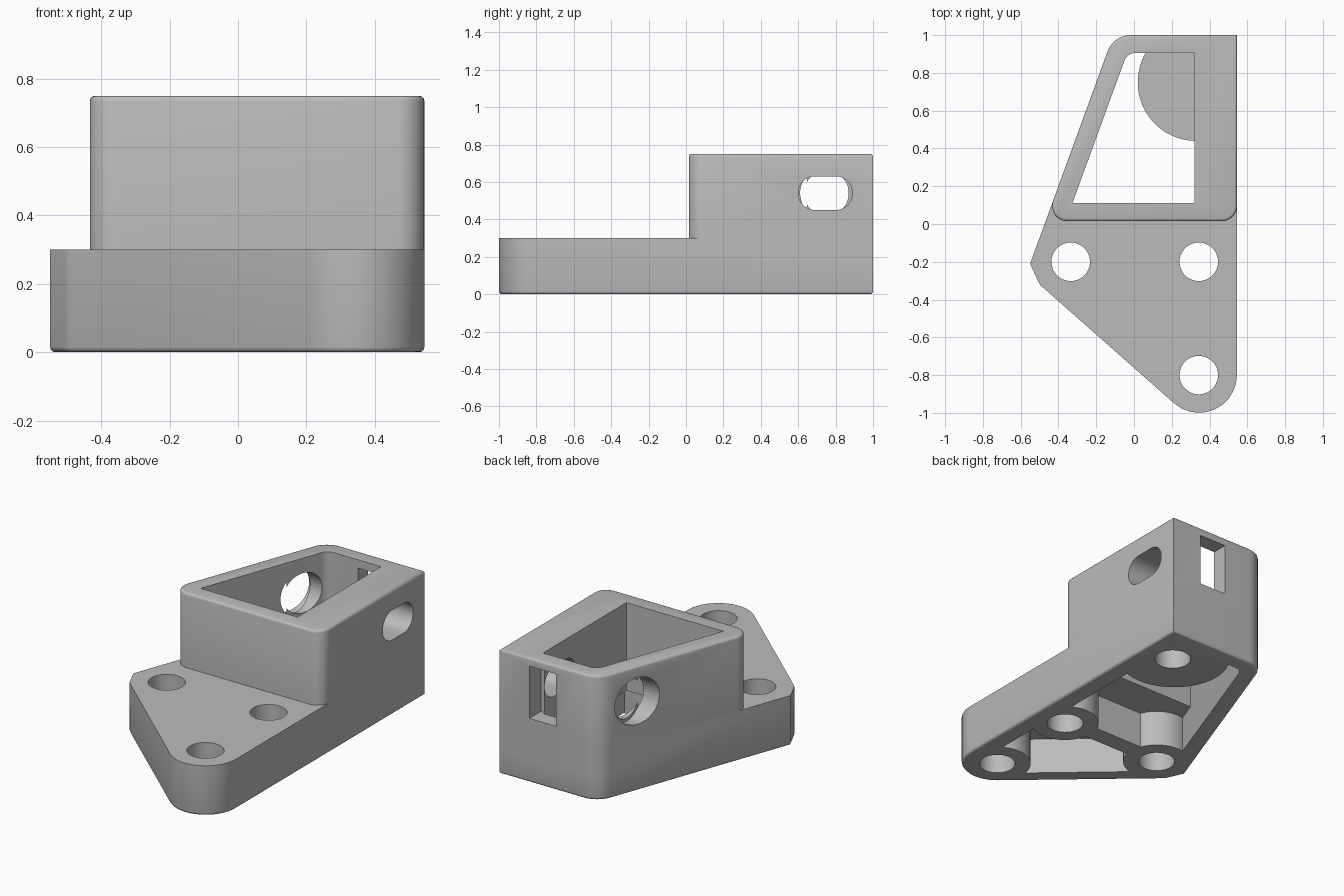
import bpy, bmesh, math
from mathutils import Vector, Matrix

cube = bpy.data.objects.get("Cube")
if cube:
    bpy.data.objects.remove(cube, do_unlink=True)

grey = bpy.data.materials.new("plain grey")
grey.use_nodes = True
grey.diffuse_color = (0.5, 0.5, 0.5, 1)
grey.node_tree.nodes["Principled BSDF"].inputs["Base Color"].default_value = (0.5, 0.5, 0.5, 1)


def rounded(corners, steps=10):
    """Outline from (x, y, radius) corners, each replaced by a tangent arc."""
    pts = []
    for i, (x, y, r) in enumerate(corners):
        p = Vector((x, y))
        if r == 0:
            pts.append(p)
            continue
        a = (Vector(corners[i - 1][:2]) - p).normalized()
        b = (Vector(corners[(i + 1) % len(corners)][:2]) - p).normalized()
        half = a.angle(b) / 2
        centre = p + (a + b).normalized() * r / math.sin(half)
        start = p + a * r / math.tan(half) - centre
        turn = start.angle_signed(p + b * r / math.tan(half) - centre)
        for k in range(steps + 1):
            pts.append(centre + Matrix.Rotation(-turn * k / steps, 2) @ start)
    return pts


def prism(name, pts, z0, z1, bevel_z=None, bevel=0.015, segments=3):
    """Upright prism, with the edges at height bevel_z rounded."""
    bm = bmesh.new()
    face = bm.faces.new([bm.verts.new((p[0], p[1], z0)) for p in pts])
    top = bmesh.ops.extrude_face_region(bm, geom=[face])["geom"]
    bmesh.ops.translate(bm, vec=(0, 0, z1 - z0),
                        verts=[v for v in top if isinstance(v, bmesh.types.BMVert)])
    bmesh.ops.recalc_face_normals(bm, faces=bm.faces)
    if bevel_z is not None:
        rim = [e for e in bm.edges if all(abs(v.co.z - bevel_z) < 1e-4 for v in e.verts)]
        bmesh.ops.bevel(bm, geom=rim, offset=bevel, segments=segments,
                        profile=0.5, affect='EDGES')
    mesh = bpy.data.meshes.new(name)
    bm.to_mesh(mesh)
    bm.free()
    ob = bpy.data.objects.new(name, mesh)
    mesh.materials.append(grey)
    bpy.context.collection.objects.link(ob)
    return ob


def circle(x, y, r, n=48):
    return [(x + r * math.cos(math.tau * i / n), y + r * math.sin(math.tau * i / n))
            for i in range(n)]


def sideways(name, pts, x0, x1):
    """Prism along x, from an outline given in (y, z)."""
    ob = prism(name, pts, x0, x1)
    ob.data.transform(Matrix(((0, 0, 1, 0), (1, 0, 0, 0), (0, 1, 0, 0), (0, 0, 0, 1))))
    return ob


def combine(target, other, operation='DIFFERENCE'):
    mod = target.modifiers.new("combine", 'BOOLEAN')
    mod.operation, mod.object, mod.solver = operation, other, 'EXACT'
    bpy.context.view_layer.objects.active = target
    bpy.ops.object.modifier_apply(modifier=mod.name)
    bpy.data.objects.remove(other, do_unlink=True)


def slant(y):
    """x of the slanted outer side at y."""
    return -0.55 + 0.365 * (y + 0.21)


# Base plate and housing
body = prism("bracket_body", rounded([
    (0.545, 1, 0), (slant(1), 1, 0.13), (-0.55, -0.21, 0),
    (-0.5, -0.32, 0.08), (0.545, -1.243, 0.2)]), 0, 0.3, bevel_z=0)
housing = prism("housing", rounded([
    (0.545, 1, 0), (slant(1), 1, 0.13), (slant(0.015), 0.015, 0.08),
    (0.545, 0.015, 0.08)]), 0.15, 0.75, bevel_z=0.75)
combine(body, housing, 'UNION')

# Underside pockets, leaving bosses around the screw holes
screws = [(-0.335, -0.2), (0.343, -0.2), (0.343, -0.8)]
pad = (0.33, 0.75)
wall = 0.107
rear = prism("rear_pocket", rounded([
    (0.435, 0.9, 0), (slant(0.9) + wall, 0.9, 0.05),
    (slant(-0.13) + wall, -0.13, 0), (0.435, -0.13, 0)]), -0.1, 0.22)
front = prism("front_pocket", [
    (0.44, -0.24), (0.44, -0.8), (0.18, -0.8), (-0.454, -0.24)], -0.1, 0.22)
for pocket in (rear, front):
    for x, y in screws:
        combine(pocket, prism("boss", circle(x, y, 0.19), -0.2, 0.4))
combine(rear, prism("pad", circle(*pad, 0.31, 80), -0.2, 0.3))

# Main well through the housing, stopped by the round pad
well = prism("well", rounded([
    (0.32, 0.905, 0), (slant(0.905) + wall, 0.905, 0.06),
    (slant(0.11) + wall, 0.11, 0), (0.32, 0.11, 0)]), -0.15, 0.9)
combine(well, prism("pad", circle(*pad, 0.31, 80), -0.2, 0.3))
for cutter in (rear, front, well):
    combine(body, cutter)

# Screw holes, the rear one blind
for x, y in screws:
    combine(body, prism("screw_hole", circle(x, y, 0.102), -0.2, 0.5))
combine(body, prism("blind_hole", circle(0.343, 0.75, 0.102), -0.2, 0.25))

# Oblong side slot, stepped round port and rectangular rear window
slot = rounded([(0.6, 0.45, 0.0899), (0.89, 0.45, 0.0899),
                (0.89, 0.63, 0.0899), (0.6, 0.63, 0.0899)])
combine(body, sideways("side_slot", slot, 0.2, 0.7))
combine(body, sideways("port", circle(0.75, 0.54, 0.12), -0.5, 0.1))
combine(body, sideways("port_recess", circle(0.75, 0.54, 0.14), -0.5, -0.13))
combine(body, prism("rear_window", [(0.165, 0.89), (0.345, 0.89), (0.345, 1.1), (0.165, 1.1)],
                    0.385, 0.7))

bpy.ops.object.select_all(action='DESELECT')
body.select_set(True)
bpy.context.view_layer.objects.active = body
bpy.ops.object.shade_smooth_by_angle(angle=math.radians(32))
